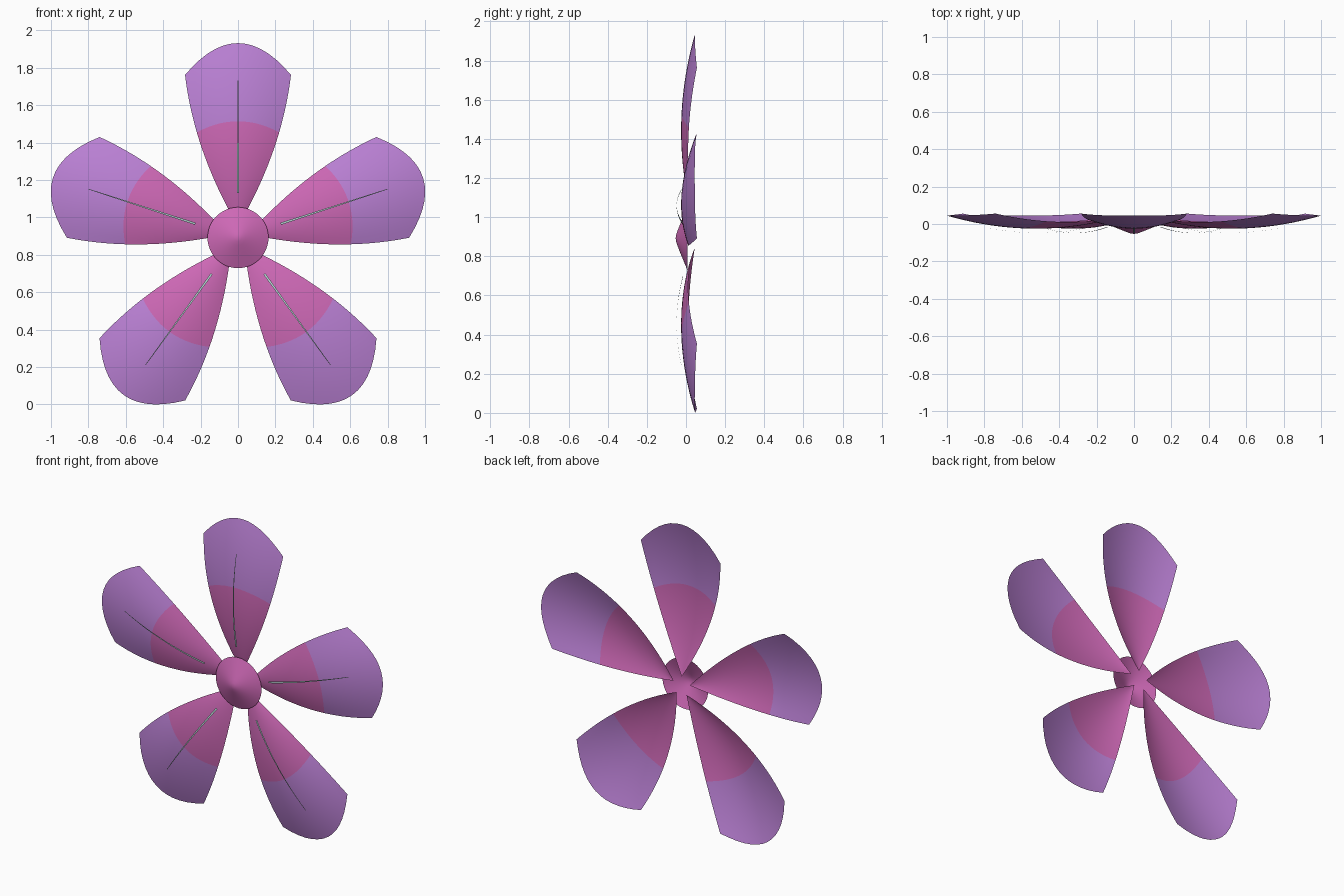
import bpy, bmesh, math

cube = bpy.data.objects.get("Cube")
if cube:
    bpy.data.objects.remove(cube, do_unlink=True)

CENTRE_Z = 0.892
ROWS, COLS, COLOUR_ROW = 29, 14, 18


def material(name, rgb):
    mat = bpy.data.materials.new(name)
    mat.use_nodes = True
    colour = (*rgb, 1.0)
    mat.diffuse_color = colour
    mat.node_tree.nodes["Principled BSDF"].inputs["Base Color"].default_value = colour
    return mat


PURPLE = material("petal purple", (0.50, 0.22, 0.67))
PINK = material("petal pink", (0.62, 0.14, 0.47))
PALE = material("pale teal", (0.45, 0.62, 0.62))


def surface(name, rows, cols, point, mats, rule=lambda row: 0):
    """Open smooth sheet: point(t, s) with t along the rows, s across from -1 to 1."""
    bm = bmesh.new()
    grid = [[bm.verts.new(point(i / rows, 2 * j / cols - 1)) for j in range(cols + 1)]
            for i in range(rows + 1)]
    for i in range(rows):
        for j in range(cols):
            face = bm.faces.new((grid[i][j], grid[i][j + 1], grid[i + 1][j + 1], grid[i + 1][j]))
            face.material_index = rule(i)
            face.smooth = True
    bmesh.ops.remove_doubles(bm, verts=bm.verts, dist=0.00005)
    mesh = bpy.data.meshes.new(name)
    bm.to_mesh(mesh)
    bm.free()
    for mat in mats:
        mesh.materials.append(mat)
    obj = bpy.data.objects.new(name, mesh)
    bpy.context.collection.objects.link(obj)
    obj.location.z = CENTRE_Z
    return obj


# Petal: narrow at the base, rounded tip, bowed forward along and across
def petal_point(t, s):
    width = 0.283 * t * (1 + 0.667 * (1 - t))
    along = 0.06 + 0.81 * t + 0.17 * t ** 2.2 * (1 - s * s)
    bow = -0.025 + 0.29 * (along - 0.55) ** 2
    return (width * s, bow + 0.18 * width * s * s, along)


# Stamen: thin tapered ribbon arching in front of the petal
def stamen_point(t, s):
    along = 0.24 + 0.60 * t
    return (s * (0.006 - 0.0045 * t), -0.048 + 0.36 * (along - 0.54) ** 2, along)


# Flower centre: shallow open cone with a softened apex
def centre_point(t, s):
    angle = -math.pi * s
    radius = 0.163 * (1 - t)
    y = 0.007 - 0.06 * (1 - (math.hypot(radius, 0.02) - 0.02) / 0.144)
    return (radius * math.sin(-angle), y, -radius * math.cos(angle))


for k in range(5):
    turn = k * math.tau / 5
    petal = surface(f"petal_{k + 1}", ROWS, COLS, petal_point, (PINK, PURPLE),
                    lambda row: int(row >= COLOUR_ROW))
    stamen = surface(f"stamen_{k + 1}", 16, 1, stamen_point, (PALE,))
    petal.rotation_euler.y = stamen.rotation_euler.y = turn

surface("flower_centre", 8, 48, centre_point, (PINK,))
